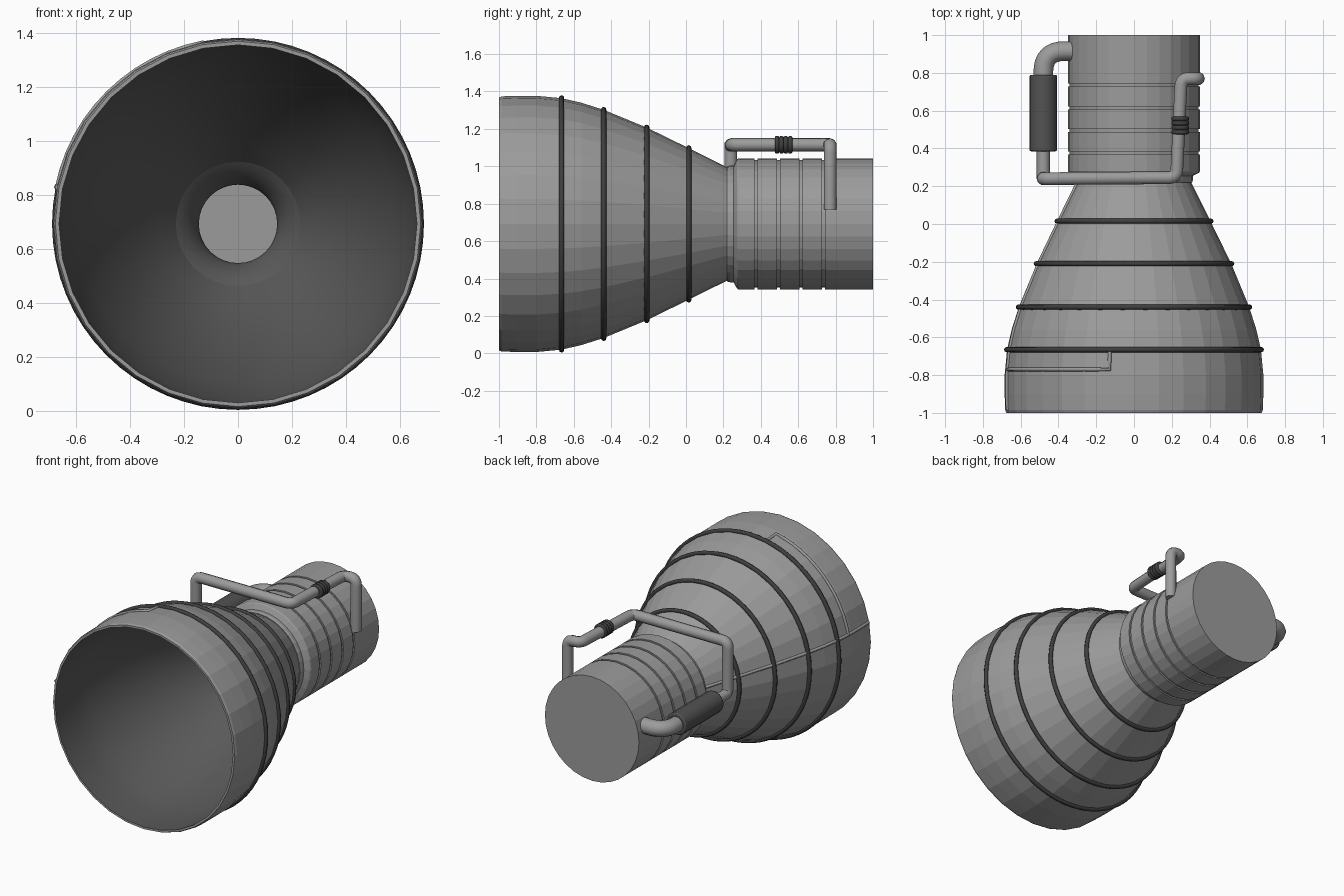
import bpy, bmesh, math
from mathutils import Vector

if "Cube" in bpy.data.objects:
    bpy.data.objects.remove(bpy.data.objects["Cube"])

CZ = 0.692          # height of the engine axis
SIDES = 32


def material(name, v):
    m = bpy.data.materials.new(name)
    m.diffuse_color = (v, v, v, 1)
    m.use_nodes = True
    m.node_tree.nodes["Principled BSDF"].inputs["Base Color"].default_value = m.diffuse_color
    return m


METAL = material("light grey metal", 0.33)
PIPE = material("pipe grey", 0.33)
INNER = material("dark inner lining", 0.10)
RING = material("charcoal bands", 0.05)
SLEEVE = material("dark grey sleeve", 0.085)


def finish(name, bm, mats):
    mesh = bpy.data.meshes.new(name)
    bm.to_mesh(mesh)
    bm.free()
    for m in mats:
        mesh.materials.append(m)
    ob = bpy.data.objects.new(name, mesh)
    bpy.context.collection.objects.link(ob)
    return ob


def lathe(name, profile, mats, lining=(), closed=False):
    """Revolve (y, r) points about the engine axis; segments in `lining` are smooth and use mats[1]."""
    bm = bmesh.new()
    rows = []
    for y, r in profile:
        rows.append([bm.verts.new((r * math.sin(a), y, CZ + r * math.cos(a)))
                     for a in (2 * math.pi * i / SIDES for i in range(SIDES))])
    count = len(rows) if closed else len(rows) - 1
    for k in range(count):
        a, b = rows[k], rows[(k + 1) % len(rows)]
        for i in range(SIDES):
            j = (i + 1) % SIDES
            f = bm.faces.new((a[i], a[j], b[j], b[i]))
            if k in lining:
                f.material_index, f.smooth = 1, True
    bmesh.ops.remove_doubles(bm, verts=bm.verts, dist=1e-5)
    bmesh.ops.recalc_face_normals(bm, faces=bm.faces)
    for e in bm.edges:
        if len({f.smooth for f in e.link_faces}) > 1:
            e.smooth = False
    return finish(name, bm, mats)


def rounded(points, radius, steps=6):
    """Polyline with its corners rounded off."""
    pts = [Vector(p) for p in points]
    out = [pts[0]]
    for p, c, n in zip(pts, pts[1:], pts[2:]):
        a = c + (p - c).normalized() * radius
        b = c + (n - c).normalized() * radius
        for i in range(steps + 1):
            t = i / steps
            out.append(a * (1 - t) ** 2 + c * 2 * t * (1 - t) + b * t * t)
    return out + [pts[-1]]


def tube(name, pts, radius, mat, res=3):
    cu = bpy.data.curves.new(name, 'CURVE')
    cu.dimensions = '3D'
    cu.bevel_depth = radius
    cu.bevel_resolution = res
    cu.use_fill_caps = True
    sp = cu.splines.new('POLY')
    sp.points.add(len(pts) - 1)
    for q, p in zip(sp.points, pts):
        q.co = (*p, 1)
    cu.materials.append(mat)
    ob = bpy.data.objects.new(name, cu)
    bpy.context.collection.objects.link(ob)
    return ob


def sleeve(name, x, z, y0, y1, r, mat):
    """Bevelled cylinder along y."""
    bpy.ops.mesh.primitive_cylinder_add(vertices=20, radius=r, depth=y1 - y0,
                                        location=(x, (y0 + y1) / 2, z),
                                        rotation=(math.pi / 2, 0, 0))
    ob = bpy.context.object
    ob.name = name
    ob.data.materials.append(mat)
    bev = ob.modifiers.new("bevel", 'BEVEL')
    bev.width, bev.segments = 0.008, 2
    bpy.ops.object.shade_smooth_by_angle()


# Nozzle bell: outer skin, rim, then inner lining
BELL = [(0.22, 0.303), (0.015, 0.405), (-0.21, 0.515), (-0.44, 0.61), (-0.56, 0.648),
        (-0.665, 0.672), (-0.80, 0.685), (-0.90, 0.685), (-0.985, 0.682), (-1.0, 0.676)]
lining = [(-1.0, 0.662), (-0.80, 0.665), (-0.665, 0.65), (-0.44, 0.59), (-0.21, 0.495),
          (0.015, 0.38), (0.14, 0.29), (0.22, 0.23)]
n = len(BELL)
lathe("nozzle_bell", BELL + lining, [METAL, INNER],
      lining=range(n, n + len(lining) - 1), closed=True)

# Combustion chamber: throat inside, collar, grooved wall, back plate
chamber = [(0.96, 0.0), (0.96, 0.30), (0.55, 0.30), (0.40, 0.15), (0.35, 0.145),
           (0.31, 0.155), (0.27, 0.18), (0.24, 0.205), (0.22, 0.23),
           (0.22, 0.308), (0.235, 0.312), (0.255, 0.312), (0.272, 0.345), (0.28, 0.35)]
for y in (0.375, 0.495, 0.615, 0.735):
    chamber += [(y - 0.008, 0.35), (y - 0.008, 0.341), (y + 0.008, 0.341), (y + 0.008, 0.35)]
chamber += [(1.0, 0.35), (1.0, 0.0)]
lathe("combustion_chamber", chamber, [METAL, INNER], lining=range(1, 8))


def bell_radius(y):
    for (y1, r1), (y0, r0) in zip(BELL, BELL[1:]):
        if y0 <= y <= y1:
            return r0 + (r1 - r0) * (y - y0) / (y1 - y0)


# Stiffening bands around the bell
for i, y in enumerate((-0.665, -0.44, -0.21, 0.015)):
    bpy.ops.mesh.primitive_torus_add(major_radius=bell_radius(y) + 0.002, minor_radius=0.014,
                                     major_segments=64, minor_segments=8,
                                     location=(0, y, CZ), rotation=(math.pi / 2, 0, 0))
    ob = bpy.context.object
    ob.name = f"bell_band_{i + 1}"
    ob.data.materials.append(RING)
    ob.data.shade_smooth()


def on_bell(y, deg):
    a, r = math.radians(deg), bell_radius(y)
    return Vector((r * math.cos(a), y, CZ + r * math.sin(a)))


# Thin lines lying on the bell: one lengthwise, one around the left shoulder
tube("bell_long_line", [on_bell(y, 168.5) for y, _ in BELL[:-1]], 0.01, METAL, 1)
tube("bell_shoulder_line", [on_bell(-0.77, 168.5 - 67.5 * i / 12) for i in range(13)]
     + [on_bell(-0.72, 101), on_bell(-0.67, 101)], 0.01, METAL, 1)

# Feed pipe: from left sleeve up, over the chamber and down the right side
ZL, ZT = 0.77, 1.115
tube("feed_pipe", rounded([(-0.48, 0.42, ZL), (-0.48, 0.24, ZL), (-0.48, 0.24, ZT),
                           (0.225, 0.245, ZT), (0.25, 0.77, ZT), (0.34, 0.77, ZT),
                           (0.34, 0.77, 0.77)], 0.043), 0.035, PIPE)
# Thick elbow into the chamber
tube("inlet_elbow", rounded([(-0.32, 0.915, ZL), (-0.48, 0.915, ZL), (-0.48, 0.76, ZL)], 0.11, 8),
     0.052, PIPE)
sleeve("inlet_sleeve", -0.48, ZL, 0.385, 0.79, 0.073, SLEEVE)

# Small ribbed coupling on the top pipe
for i in range(4):
    y = 0.475 + i * 0.0235
    sleeve(f"coupling_rib_{i + 1}", 0.245, ZT, y, y + 0.0235, 0.047, RING)
